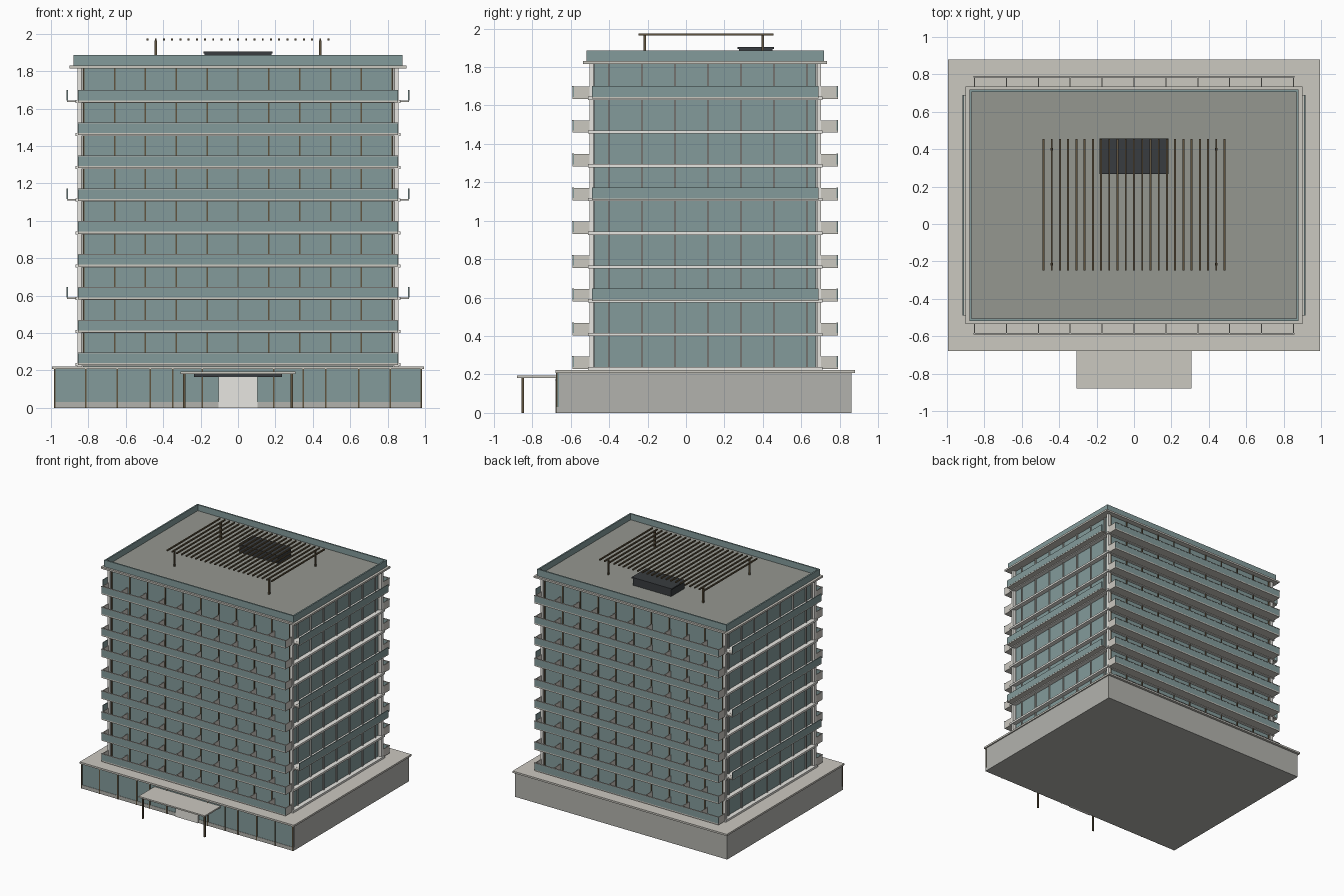
import bpy, bmesh
from mathutils import Vector

if "Cube" in bpy.data.objects:
    bpy.data.objects.remove(bpy.data.objects["Cube"])


def material(name, rgb):
    m = bpy.data.materials.new(name)
    m.diffuse_color = (*rgb, 1)
    m.use_nodes = True
    m.node_tree.nodes["Principled BSDF"].inputs["Base Color"].default_value = m.diffuse_color
    return m


GLASS = material("glass", (0.23, 0.33, 0.33))
STONE = material("concrete", (0.60, 0.58, 0.53))
WALL = material("wall", (0.45, 0.45, 0.42))
WHITE = material("white", (0.80, 0.79, 0.75))
BRONZE = material("bronze", (0.12, 0.09, 0.05))
DARK = material("dark_metal", (0.04, 0.045, 0.05))
ROOF = material("roof", (0.30, 0.31, 0.28))


def boxes(name, mat, items):
    """One object from boxes given as (x0, x1, y0, y1, z0, z1)."""
    bm = bmesh.new()
    for x0, x1, y0, y1, z0, z1 in items:
        size = Vector((x1 - x0, y1 - y0, z1 - z0))
        mid = Vector((x0 + x1, y0 + y1, z0 + z1)) / 2
        for v in bmesh.ops.create_cube(bm, size=1)["verts"]:
            v.co = v.co * size + mid
    me = bpy.data.meshes.new(name)
    bm.to_mesh(me)
    bm.free()
    me.materials.append(mat)
    ob = bpy.data.objects.new(name, me)
    bpy.context.collection.objects.link(ob)
    return ob


def post(x, y, r, z0, z1):
    return (x - r, x + r, y - r, y + r, z0, z1)


def mirror_x(items):
    return items + [(-b, -a, c, d, e, f) for a, b, c, d, e, f in items]


def mirror_y(items):
    # the tower is symmetric about y = CY
    return items + [(a, b, 2 * CY - d, 2 * CY - c, e, f) for a, b, c, d, e, f in items]


CY = 0.10
PITCH = 0.1757
FLOORS = [0.24 + PITCH * i for i in range(9)]
TOP = 1.815

# Podium: solid body, glazed front with mullions, flat roof slab
boxes("podium_body", WALL, [(-0.985, 0.985, -0.66, 0.86, 0, 0.207)])
boxes("podium_front_glass", GLASS, [(-0.98, 0.98, -0.67, -0.66, 0.03, 0.207)])
boxes("podium_front_base", WALL, [(-0.985, 0.985, -0.673, -0.66, 0, 0.03)])
boxes("podium_mullions", BRONZE, mirror_x(
    [post(x, -0.672, 0.004, 0.0, 0.207) for x in (0.19, 0.35, 0.47, 0.645, 0.815, 0.98)]))
boxes("podium_roof_slab", STONE, [(-0.995, 0.995, -0.68, 0.88, 0.207, 0.222)])

# Entrance: door panel and canopy on two posts
boxes("entrance_door", WHITE, [(-0.105, 0.105, -0.68, -0.66, 0, 0.165)])
boxes("entrance_fascia", DARK, [(-0.235, 0.235, -0.68, -0.66, 0.165, 0.18)])
boxes("canopy", STONE, [(-0.307, 0.307, -0.88, -0.66, 0.182, 0.194)])
boxes("canopy_posts", BRONZE, mirror_x([post(0.287, -0.85, 0.006, 0, 0.182)]))

# Tower: glazed core, floor slabs, corner columns
boxes("tower_glass", GLASS, [(-0.83, 0.83, -0.49, 0.69, 0.222, TOP)])
boxes("floor_slabs", WHITE, [(-0.868, 0.868, -0.51, 0.71, z - 0.016, z) for z in FLOORS])
boxes("corner_columns", WHITE, mirror_y(mirror_x([post(0.847, -0.492, 0.011, 0.222, TOP)])))

# Mullions on all four sides
boxes("front_back_mullions", BRONZE, mirror_y(
    [(x - 0.004, x + 0.004, -0.498, -0.488, 0.24, TOP)
     for x in [0.165 * i for i in range(-5, 6)]]))
boxes("side_mullions", WALL, mirror_x(
    [(0.828, 0.84, y - 0.005, y + 0.005, 0.24, TOP)
     for y in [-0.48] + [-0.4 + 0.1715 * i for i in range(7)] + [0.68]]))

# Front and back balconies: floor, glass rail, handrail, low dividers
floor, rail, cap, divider = [], [], [], []
for z in FLOORS:
    floor.append((-0.855, 0.855, -0.59, -0.50, z - 0.012, z - 0.001))
    rail.append((-0.855, 0.855, -0.59, -0.584, z - 0.004, z + 0.05))
    cap.append((-0.857, 0.857, -0.592, -0.582, z + 0.05, z + 0.055))
    for i in range(11):
        x = -0.852 + 0.1704 * i
        divider.append((x - 0.003, x + 0.003, -0.584, -0.49, z - 0.001, z + 0.053))
boxes("balcony_floors", STONE, mirror_y(floor))
boxes("balcony_rails", GLASS, mirror_y(rail))
boxes("balcony_handrails", WALL, mirror_y(cap))
boxes("balcony_dividers", STONE, mirror_y(divider))

# Side balconies on every third floor
side = FLOORS[2::3]
boxes("side_balcony_floors", STONE, mirror_x(
    [(0.85, 0.915, -0.49, 0.69, z - 0.01, z - 0.001) for z in side]))
boxes("side_balcony_rails", GLASS, mirror_x(
    [(0.91, 0.916, -0.49, 0.69, z - 0.002, z + 0.055) for z in side]))

# Roof: overhanging slab, deck, parapet
boxes("roof_slab", STONE, [(-0.90, 0.90, -0.535, 0.735, TOP, 1.83)])
boxes("roof_deck", ROOF, [(-0.87, 0.87, -0.51, 0.71, 1.83, 1.836)])
boxes("parapet", GLASS, mirror_y([(-0.88, 0.88, -0.518, -0.506, 1.83, 1.886)])
      + mirror_x([(0.868, 0.88, -0.506, 0.706, 1.83, 1.886)]))

# Rooftop plant box with cap
boxes("plant_box", DARK, [(-0.178, 0.178, 0.275, 0.45, 1.836, 1.895)])
boxes("plant_box_cap", DARK, [(-0.185, 0.185, 0.268, 0.457, 1.895, 1.905)])

# Rooftop pergola: slats on four posts
boxes("pergola_slats", BRONZE, [
    (x - 0.005, x + 0.005, -0.248, 0.455, 1.963, 1.974)
    for x in [-0.484 + 0.044 * i for i in range(23)]])
boxes("pergola_posts", BRONZE, mirror_x(
    [post(0.44, y, 0.006, 1.83, 1.965) for y in (-0.215, 0.40)]))
